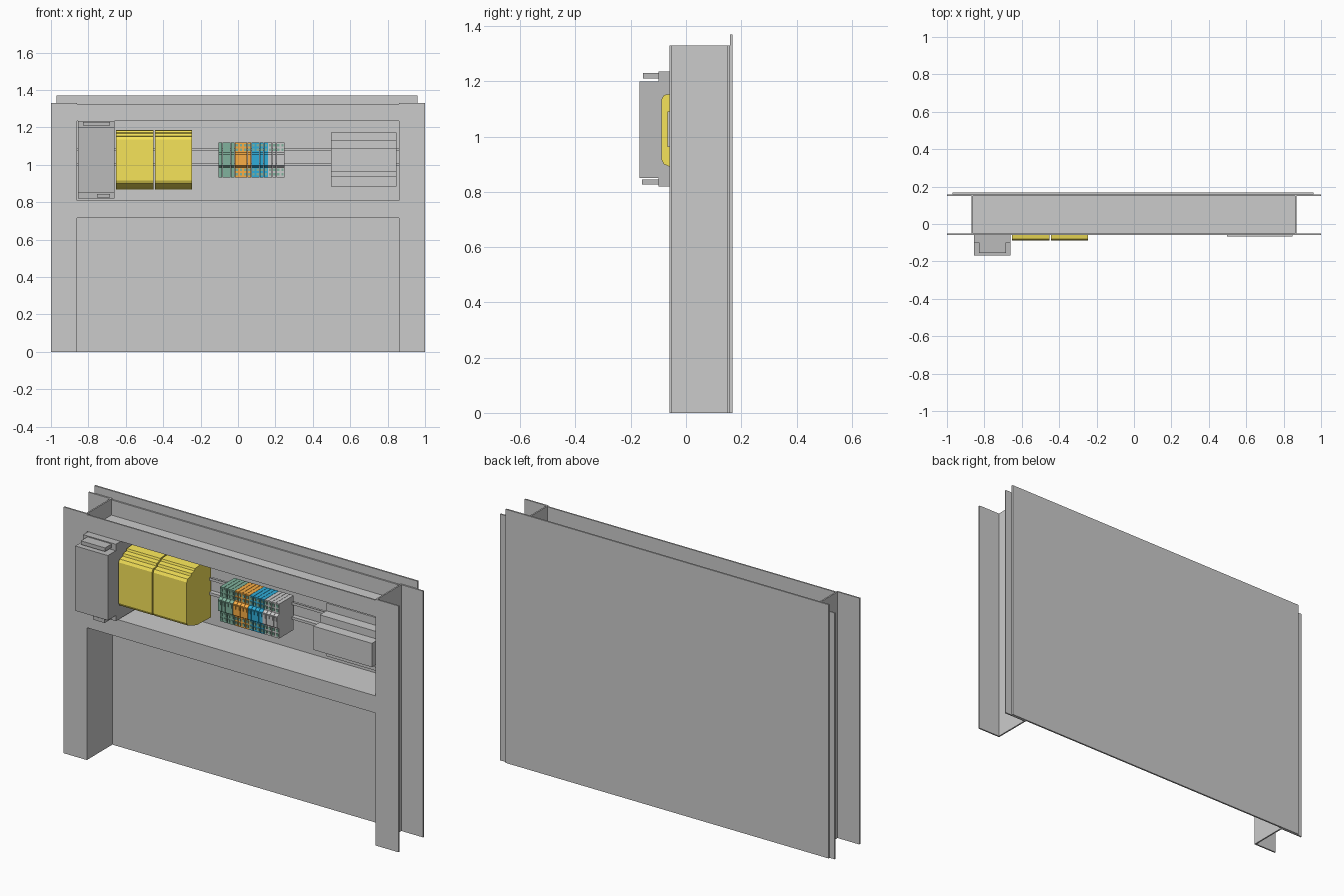
import bpy, bmesh

if "Cube" in bpy.data.objects:
    bpy.data.objects.remove(bpy.data.objects["Cube"])

def material(name, r, g, b):
    m = bpy.data.materials.new(name)
    m.diffuse_color = (r, g, b, 1)
    m.use_nodes = True
    m.node_tree.nodes["Principled BSDF"].inputs["Base Color"].default_value = m.diffuse_color
    return m

YELLOW = material("yellow", 0.92, 0.77, 0.10)
DARK = material("dark_grey", 0.50, 0.50, 0.50)
GREEN = material("green", 0.22, 0.45, 0.34)
ORANGE = material("orange", 0.95, 0.42, 0.06)
BLUE = material("blue", 0.03, 0.42, 0.70)
GREY = material("mid_grey", 0.52, 0.52, 0.52)

def finish(name, bm, mat):
    bmesh.ops.recalc_face_normals(bm, faces=bm.faces)
    me = bpy.data.meshes.new(name)
    bm.to_mesh(me)
    bm.free()
    ob = bpy.data.objects.new(name, me)
    bpy.context.collection.objects.link(ob)
    if mat:
        me.materials.append(mat)
    return ob

def boxes(name, items, mat=None):
    """One object of boxes given as (x0, x1, y0, y1, z0, z1)."""
    bm = bmesh.new()
    for x0, x1, y0, y1, z0, z1 in items:
        for v in bmesh.ops.create_cube(bm, size=1)["verts"]:
            v.co = (x0 if v.co.x < 0 else x1,
                    y0 if v.co.y < 0 else y1,
                    z0 if v.co.z < 0 else z1)
    return finish(name, bm, mat)

def prism(name, pts, axis, a, b, mat=None):
    """Extrude a profile: (y, z) points along x, or (x, y) points along z."""
    bm = bmesh.new()
    place = (lambda p: (a, *p)) if axis == "x" else (lambda p: (*p, a))
    face = bm.faces.new([bm.verts.new(place(p)) for p in pts])
    new = bmesh.ops.extrude_face_region(bm, geom=[face])["geom"]
    move = (b - a, 0, 0) if axis == "x" else (0, 0, b - a)
    bmesh.ops.translate(bm, vec=move, verts=[g for g in new if isinstance(g, bmesh.types.BMVert)])
    return finish(name, bm, mat)

# Frame: sheet behind, channel posts opening outward, channel rails
F, B, T = -0.059, 0.159, 0.008
boxes("back_panel", [(-0.97, 0.96, B, 0.168, 0, 1.37)])

def channel(web, tip):
    """U section as (depth, across) with its web at one end."""
    s = T if tip > web else -T
    return [(F, tip), (F, web), (B, web), (B, tip),
            (B - T, tip), (B - T, web + s), (F + T, web + s), (F + T, tip)]

for side, sx in (("left", -1), ("right", 1)):
    prism(side + "_post", [(x * sx, y) for y, x in channel(0.862, 1.0)], "z", 0, 1.33)
prism("upper_rail", channel(1.235, 1.325), "x", -0.862, 0.862)
prism("lower_rail", channel(0.808, 0.715), "x", -0.862, 0.862)

# Top-hat mounting rail
hat = [(0.105, 1.087), (0.105, 1.073), (0.13, 1.073), (0.13, 1.008), (0.105, 1.008), (0.105, 0.994),
       (0.11, 0.994), (0.11, 1.003), (0.135, 1.003), (0.135, 1.078), (0.11, 1.078), (0.11, 1.087)]
prism("mounting_rail", hat, "x", -0.862, 0.862)

# Power supply with stepped front and connector tabs
boxes("power_supply", [(-0.855, -0.66, -0.10, 0.12, 0.82, 1.235),
                       (-0.855, -0.66, -0.168, -0.10, 0.85, 1.20)], DARK)
boxes("power_supply_connectors", [(-0.83, -0.685, -0.156, -0.10, 1.21, 1.23),
                                  (-0.755, -0.685, -0.16, -0.10, 0.826, 0.845)], DARK)

# Two yellow safety modules with ridged shoulders
half = [(-0.088, 1.135), (-0.08, 1.15), (-0.052, 1.155), (-0.048, 1.168), (-0.022, 1.172),
        (-0.018, 1.183), (0.02, 1.186), (0.12, 1.186)]
lower = [(0.12, 0.868), (0.0, 0.872), (-0.045, 0.885), (-0.08, 0.90), (-0.088, 0.915)]
for i, x in enumerate((-0.652, -0.445)):
    prism(f"yellow_module_{i + 1}", half + lower, "x", x, x + 0.2, YELLOW)

# Terminal block row: four colours, four slices each, stepped profile
step = [(-0.004, 1.118), (-0.004, 1.065), (-0.02, 1.055), (-0.02, 0.995), (-0.004, 0.985),
        (-0.004, 0.932), (0.12, 0.932), (0.12, 1.118)]
W = 0.0222
for g, (label, mat) in enumerate((("green", GREEN), ("orange", ORANGE), ("blue", BLUE), ("grey", GREY))):
    contacts, markers = [], []
    for i in range(4):
        x = -0.106 + (g * 4 + i) * W
        prism(f"{label}_terminal_{i + 1}", step, "x", x + 0.0008, x + W - 0.0008, mat)
        for z in (1.098, 1.074, 0.966, 0.942):
            contacts.append((x + 0.005, x + W - 0.005, -0.009, 0.0, z, z + 0.014))
        markers.append((x + 0.004, x + W - 0.004, -0.024, -0.018, 1.03, 1.05))
    boxes(label + "_contacts", contacts, GREEN)
    boxes(label + "_markers", markers, mat)

# Circuit breaker group with three-step front
breaker = [(0.12, 0.885), (0.045, 0.885), (0.045, 0.935), (-0.012, 0.935), (-0.012, 0.962),
           (-0.067, 0.962), (-0.067, 1.09), (-0.012, 1.09), (-0.012, 1.13), (0.045, 1.13),
           (0.045, 1.172), (0.12, 1.172)]
prism("circuit_breaker", breaker, "x", 0.497, 0.847)
